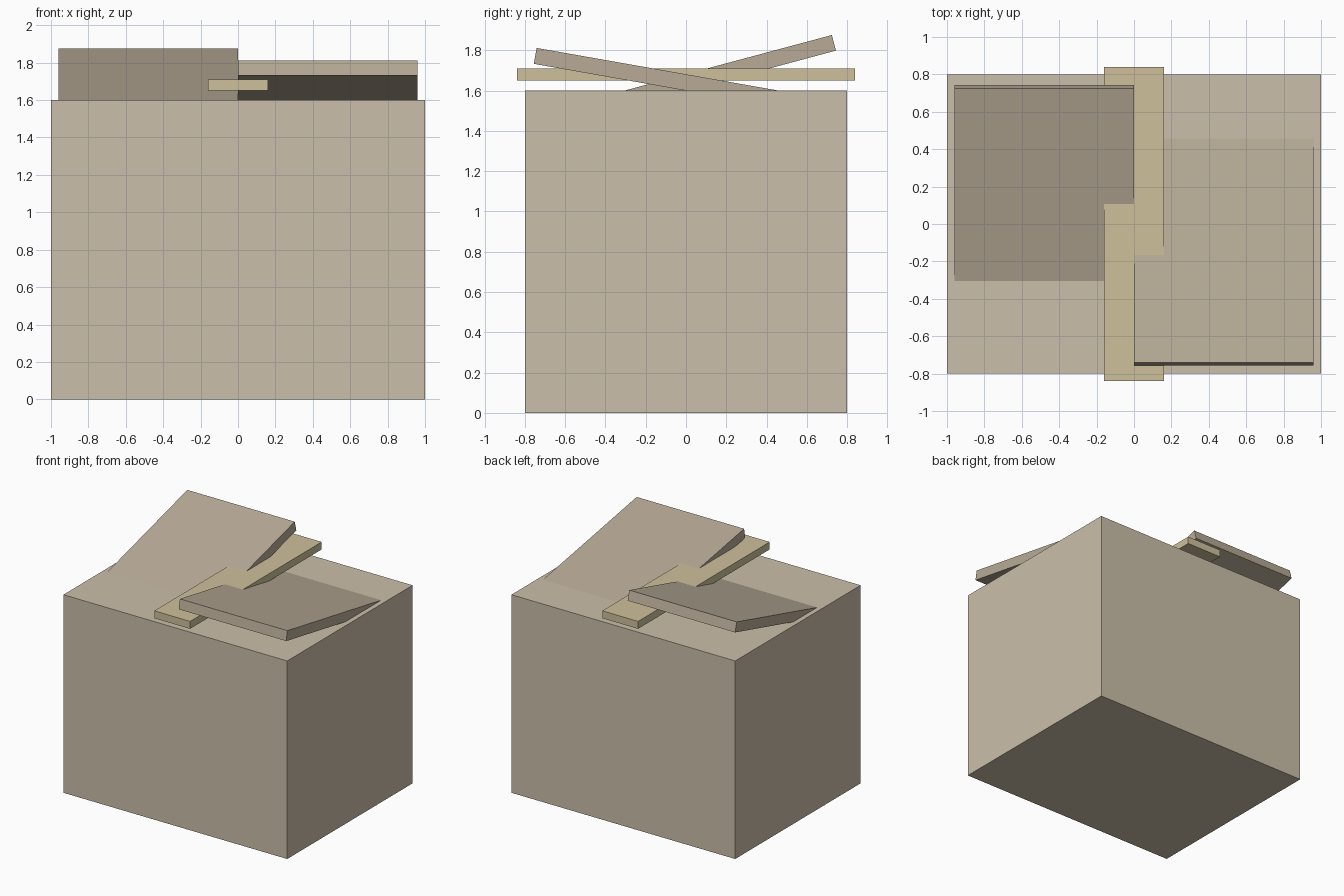
import bpy
import math

if "Cube" in bpy.data.objects:
    bpy.data.objects.remove(bpy.data.objects["Cube"])


def material(name, rgb):
    mat = bpy.data.materials.new(name)
    mat.diffuse_color = (*rgb, 1)
    mat.use_nodes = True
    mat.node_tree.nodes["Principled BSDF"].inputs["Base Color"].default_value = mat.diffuse_color
    return mat


def block(name, size, center, mat, tilt=0):
    bpy.ops.mesh.primitive_cube_add(size=1, location=center)
    ob = bpy.context.object
    ob.name = name
    ob.scale = size
    bpy.ops.object.transform_apply(location=False, rotation=False, scale=True)
    ob.rotation_euler.x = math.radians(tilt)
    ob.data.materials.append(mat)
    return ob


card = material("cardboard", (0.60, 0.52, 0.40))
flap_card = material("flap_cardboard", (0.48, 0.41, 0.31))
tape = material("tape", (0.62, 0.53, 0.33))

# Closed carton
block("box_body", (2, 1.6, 1.6), (0, 0, 0.8), card)

# Two lid flaps tilted in opposite directions, sunk into the top
for name, x, tilt in (("left_flap", -0.48, 15), ("right_flap", 0.48, -10)):
    block(name, (0.96, 1.52, 0.08), (x, 0, 1.64), flap_card, tilt)

# Packing tape strip across the middle
block("tape_strip", (0.32, 1.68, 0.06), (0, 0, 1.68), tape)
